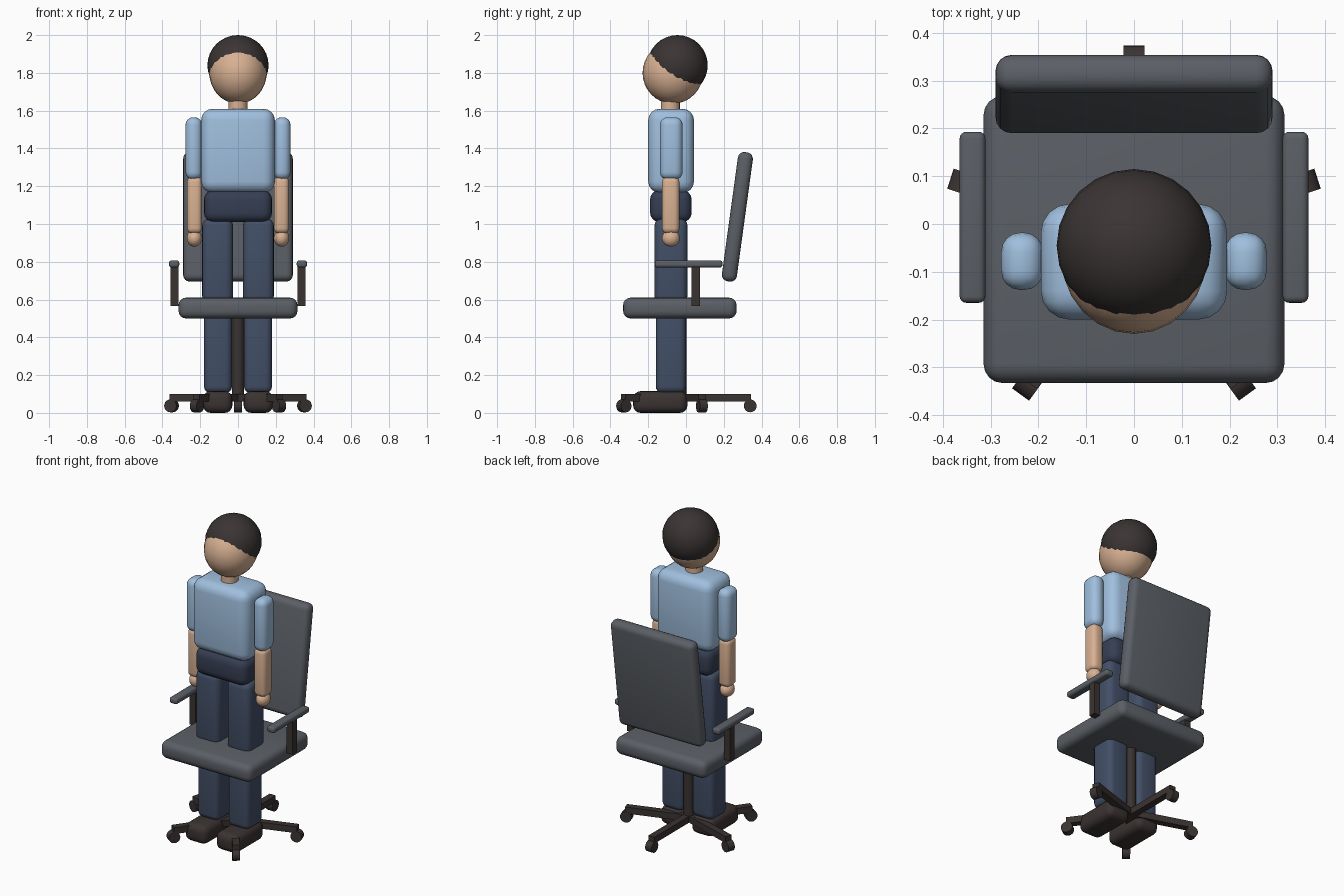
import bpy
import math

if "Cube" in bpy.data.objects:
    bpy.data.objects.remove(bpy.data.objects["Cube"])


def material(name, rgb):
    m = bpy.data.materials.new(name)
    m.diffuse_color = (*rgb, 1)
    m.use_nodes = True
    m.node_tree.nodes["Principled BSDF"].inputs["Base Color"].default_value = m.diffuse_color
    return m


SKIN = material("skin", (0.69, 0.44, 0.29))
SHIRT = material("light_blue_shirt", (0.35, 0.52, 0.73))
TROUSERS = material("navy_trousers", (0.055, 0.078, 0.135))
BELT = material("dark_navy", (0.036, 0.048, 0.085))
HAIR = material("dark_brown_hair", (0.043, 0.034, 0.034))
DARK = material("dark_metal", (0.042, 0.033, 0.031))
CUSHION = material("grey_cushion", (0.105, 0.115, 0.132))


def finish(ob, name, mat):
    ob.name = name
    ob.data.materials.append(mat)
    bpy.ops.object.shade_smooth_by_angle(angle=math.radians(40))
    return ob


def box(name, mat, x, y, z, bevel=0.0, rot=(0, 0, 0)):
    """Rounded box from (min, max) ranges, rotated about its centre."""
    centre = [(a + b) / 2 for a, b in (x, y, z)]
    bpy.ops.mesh.primitive_cube_add(size=1, location=centre, rotation=rot)
    ob = bpy.context.object
    ob.scale = [b - a for a, b in (x, y, z)]
    bpy.ops.object.transform_apply(location=False, rotation=False, scale=True)
    if bevel:
        mod = ob.modifiers.new("round", 'BEVEL')
        mod.width = bevel
        mod.segments = 4
        bpy.ops.object.modifier_apply(modifier=mod.name)
    return finish(ob, name, mat)


def ball(name, mat, loc, radii):
    bpy.ops.mesh.primitive_uv_sphere_add(segments=24, ring_count=16, radius=1, location=loc)
    ob = bpy.context.object
    ob.scale = radii
    bpy.ops.object.transform_apply(location=False, rotation=False, scale=True)
    return finish(ob, name, mat)


def cylinder(name, mat, loc, r, depth, rot=(0, 0, 0)):
    bpy.ops.mesh.primitive_cylinder_add(vertices=20, radius=r, depth=depth,
                                        location=loc, rotation=rot)
    return finish(bpy.context.object, name, mat)


# Head, hair and neck
ball("head", SKIN, (0, -0.07, 1.80), (0.152, 0.16, 0.163))
ball("hair", HAIR, (0, -0.045, 1.84), (0.162, 0.16, 0.16))
cylinder("neck", SKIN, (0, -0.083, 1.62), 0.05, 0.12)

# Torso and hips
box("torso", SHIRT, (-0.195, 0.195), (-0.20, 0.042), (1.165, 1.61), 0.06)
box("hips", BELT, (-0.18, 0.18), (-0.19, 0.03), (1.01, 1.18), 0.05)

# Chair cushions
box("seat", CUSHION, (-0.315, 0.315), (-0.333, 0.268), (0.50, 0.61), 0.04)
box("backrest", CUSHION, (-0.29, 0.29), (0.232, 0.312), (0.693, 1.383), 0.034,
    (-math.radians(7.8), 0, 0))


def side_range(s, a, b):
    return tuple(sorted((s * a, s * b)))


# Limbs and chair arms on both sides
for s, side in ((-1, "left"), (1, "right")):
    box(side + "_sleeve", SHIRT, side_range(s, 0.19, 0.278), (-0.138, -0.018), (1.235, 1.565), 0.04)
    box(side + "_forearm", SKIN, side_range(s, 0.19, 0.27), (-0.127, -0.035), (0.95, 1.25), 0.028)
    ball(side + "_hand", SKIN, (s * 0.231, -0.08, 0.925), (0.04, 0.047, 0.045))
    box(side + "_thigh", TROUSERS, side_range(s, 0.026, 0.19), (-0.167, 0.008), (0.58, 1.03), 0.04)
    box(side + "_shin", TROUSERS, side_range(s, 0.032, 0.18), (-0.16, 0.0), (0.105, 0.64), 0.035)
    box(side + "_shoe", DARK, side_range(s, 0.03, 0.185), (-0.28, 0.008), (0.0, 0.115), 0.04)
    box(side + "_armrest", CUSHION, side_range(s, 0.311, 0.365), (-0.165, 0.193), (0.77, 0.808), 0.014)
    box(side + "_armrest_post", DARK, side_range(s, 0.315, 0.357), (0.03, 0.075), (0.565, 0.775))

# Chair column and five-spoke base with casters
CY = -0.03
cylinder("column", DARK, (0, CY, 0.29), 0.032, 0.45)
for i in range(5):
    a = math.radians(90 + 72 * i)
    c, d = math.cos(a), math.sin(a)
    mx, my = 0.187 * c, CY + 0.187 * d
    box("base_spoke", DARK, (mx - 0.187, mx + 0.187), (my - 0.021, my + 0.021),
        (0.06, 0.10), 0, (0, 0, a))
    cylinder("caster", DARK, (0.37 * c, CY + 0.37 * d, 0.037), 0.034, 0.044,
             (math.pi / 2, 0, a))
